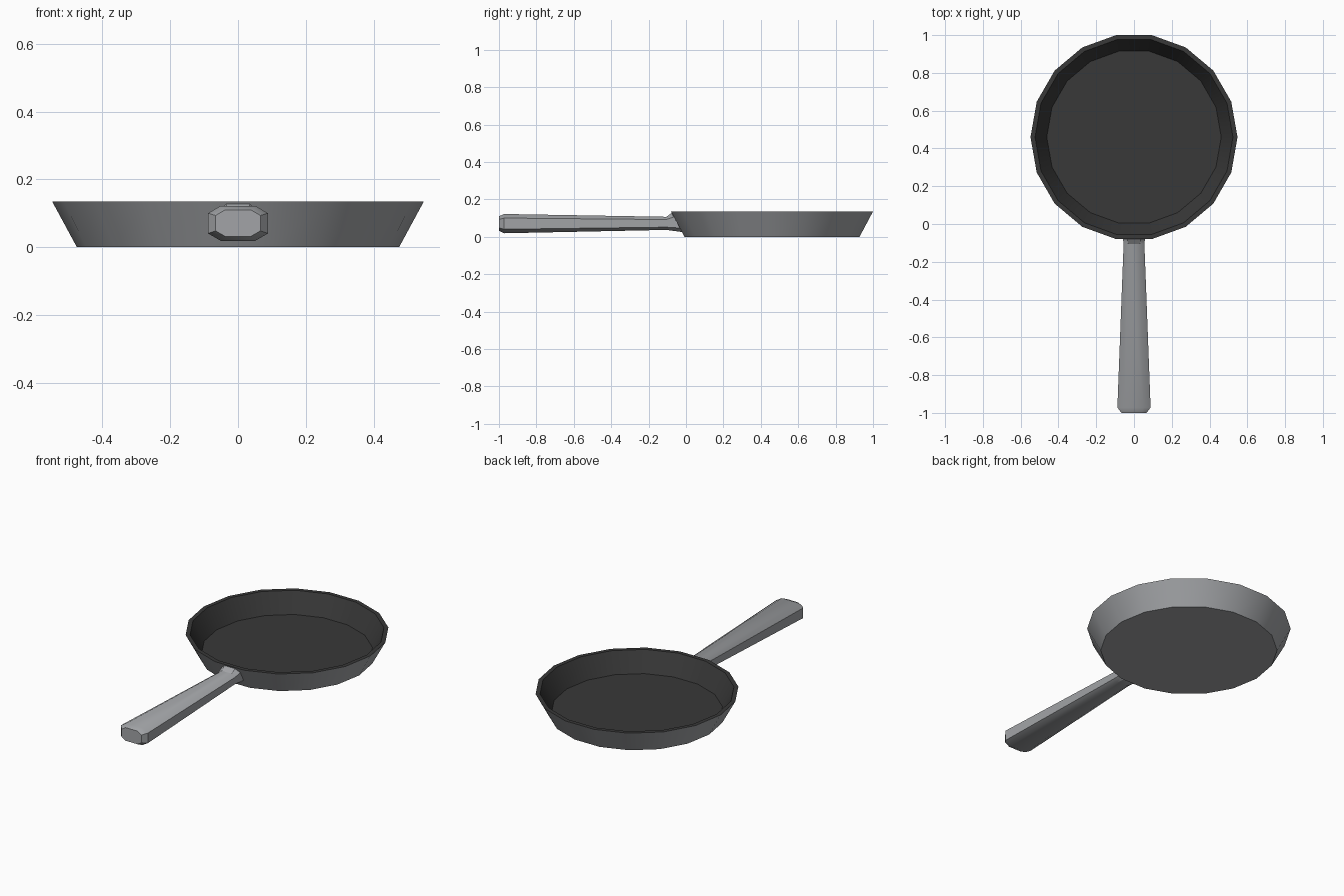
import bpy, bmesh, math

if "Cube" in bpy.data.objects:
    bpy.data.objects.remove(bpy.data.objects["Cube"])

SIDES, CY, HEIGHT = 18, 0.46, 0.135
R_BASE, R_RIM = 0.475, 0.548


def material(name, rgb):
    m = bpy.data.materials.new(name)
    m.diffuse_color = (*rgb, 1)
    m.use_nodes = True
    m.node_tree.nodes["Principled BSDF"].inputs["Base Color"].default_value = m.diffuse_color
    return m


grey = material("steel grey", (0.36, 0.37, 0.385))
dark = material("dark coating", (0.04, 0.04, 0.04))


def loft(name, rings, mats, coated_from=None):
    """Skin a stack of equal-length rings and cap both ends."""
    bm = bmesh.new()
    loops = [[bm.verts.new(p) for p in ring] for ring in rings]
    n = len(loops[0])
    for k in range(len(loops) - 1):
        a, b = loops[k], loops[k + 1]
        for i in range(n):
            j = (i + 1) % n
            f = bm.faces.new((a[i], a[j], b[j], b[i]))
            f.material_index = int(coated_from is not None and k >= coated_from)
    bm.faces.new(loops[0][::-1])
    cap = bm.faces.new(loops[-1])
    cap.material_index = int(coated_from is not None)
    bmesh.ops.recalc_face_normals(bm, faces=bm.faces[:])
    me = bpy.data.meshes.new(name)
    bm.to_mesh(me)
    bm.free()
    for m in mats:
        me.materials.append(m)
    ob = bpy.data.objects.new(name, me)
    bpy.context.collection.objects.link(ob)
    bpy.ops.object.select_all(action='DESELECT')
    bpy.context.view_layer.objects.active = ob
    ob.select_set(True)
    bpy.ops.object.shade_smooth_by_angle(angle=math.radians(35))
    return ob


def circle(r, z):
    return [(r * math.cos(2 * math.pi * i / SIDES),
             CY + r * math.sin(2 * math.pi * i / SIDES), z) for i in range(SIDES)]


# Pan: outer wall, flat rim, inner wall and floor
loft("pan", [circle(R_BASE, 0), circle(R_RIM, HEIGHT),
             circle(0.524, HEIGHT), circle(0.462, 0.02)],
     [grey, dark], coated_from=1)


def wall_y(z):
    r = R_BASE + (R_RIM - R_BASE) * z / HEIGHT
    return CY - r * math.cos(math.pi / SIDES)


def octagon(hw, z0, z1, cut, y=None, sink=0.0):
    """Chamfered rectangle; without y it lies on the sloping pan wall."""
    c, h = (z0 + z1) / 2, (z1 - z0) / 2
    cx, cz = hw * cut, h * cut
    pts = [(hw, -h + cz), (hw, h - cz), (hw - cx, h), (-hw + cx, h),
           (-hw, h - cz), (-hw, -h + cz), (-hw + cx, -h), (hw - cx, -h)]
    return [(x, wall_y(c + z) + sink if y is None else y, c + z) for x, z in pts]


# Handle: chamfered butt, taper to the neck, flare against the wall
loft("handle", [octagon(0.066, 0.032, 0.110, 0.42, y=-1.0),
                octagon(0.088, 0.019, 0.122, 0.42, y=-0.972),
                octagon(0.055, 0.037, 0.107, 0.42, y=-0.105),
                octagon(0.060, 0.026, 0.127, 0.42, sink=-0.002),
                octagon(0.060, 0.030, 0.122, 0.42, sink=0.010)], [grey])
